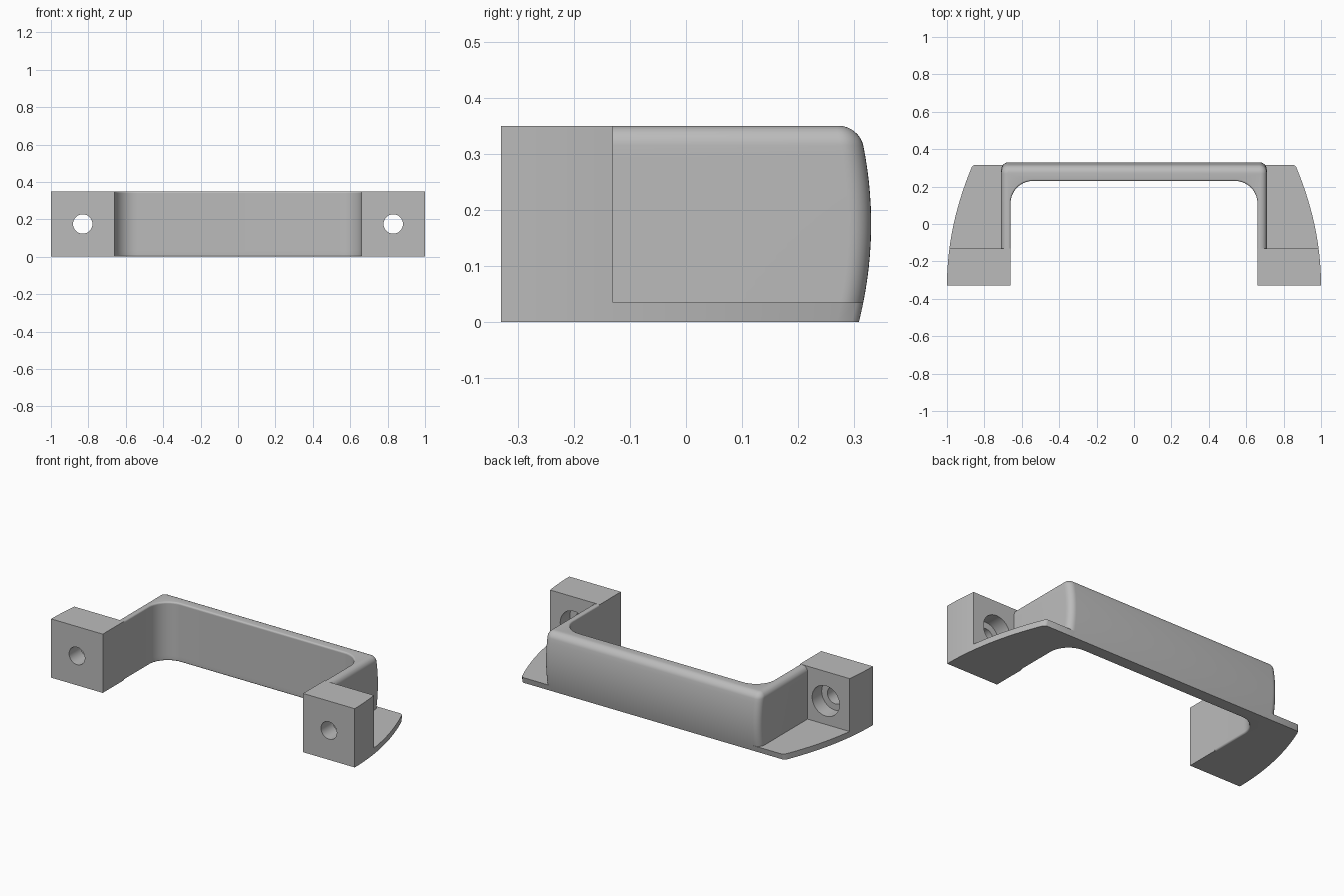
import bpy, bmesh, math
from mathutils import Matrix

if "Cube" in bpy.data.objects:
    bpy.data.objects.remove(bpy.data.objects["Cube"])

HEIGHT, BACK, FRONT, LEDGE = 0.35, 0.33, -0.33, -0.13
PLATE = 0.035
FILLET = 0.035
SOFT = 0.01

grey = bpy.data.materials.new("satin grey")
grey.use_nodes = True
colour = (0.5, 0.5, 0.5, 1)
grey.diffuse_color = colour
grey.node_tree.nodes["Principled BSDF"].inputs["Base Color"].default_value = colour


def back_y(z):
    """Gently bowed back surface."""
    mid = HEIGHT / 2
    return BACK - 0.022 * ((z - mid) / mid) ** 2


def arc(cx, cy, r, start, end, steps):
    angles = [math.radians(start + (end - start) * i / steps) for i in range(steps + 1)]
    return [(cx + r * math.cos(a), cy + r * math.sin(a)) for a in angles]


def loft(name, sections):
    """Stack (z, outline) sections into a capped solid."""
    bm = bmesh.new()
    rings = [[bm.verts.new((x, y, z)) for x, y in pts] for z, pts in sections]
    n = len(rings[0])
    for low, high in zip(rings, rings[1:]):
        for i in range(n):
            j = (i + 1) % n
            bm.faces.new((low[i], low[j], high[j], high[i]))
    bm.faces.new(rings[0][::-1])
    bm.faces.new(rings[-1])
    bmesh.ops.recalc_face_normals(bm, faces=bm.faces)
    mesh = bpy.data.meshes.new(name)
    bm.to_mesh(mesh)
    bm.free()
    mesh.materials.append(grey)
    obj = bpy.data.objects.new(name, mesh)
    bpy.context.collection.objects.link(obj)
    return obj


def activate(obj):
    bpy.ops.object.select_all(action='DESELECT')
    obj.select_set(True)
    bpy.context.view_layer.objects.active = obj


def smooth(obj):
    activate(obj)
    bpy.ops.object.shade_smooth_by_angle(angle=math.radians(30))


def bore(obj, x, radius, y0, y1):
    """Cut a round hole along y."""
    bm = bmesh.new()
    bmesh.ops.create_cone(bm, cap_ends=True, segments=48, radius1=radius,
                          radius2=radius, depth=y1 - y0,
                          matrix=Matrix.Translation((x, (y0 + y1) / 2, HEIGHT / 2))
                          @ Matrix.Rotation(math.pi / 2, 4, 'X'))
    mesh = bpy.data.meshes.new("hole_cutter")
    bm.to_mesh(mesh)
    bm.free()
    mesh.materials.append(grey)
    cutter = bpy.data.objects.new("hole_cutter", mesh)
    cutter.hide_render = True
    bpy.context.collection.objects.link(cutter)
    mod = obj.modifiers.new("hole", 'BOOLEAN')
    mod.operation, mod.solver, mod.object = 'DIFFERENCE', 'EXACT', cutter
    activate(obj)
    bpy.ops.object.modifier_apply(modifier=mod.name)
    bpy.data.objects.remove(cutter)


# Grip: U-shaped outline lofted upward, rounded along its outer top edge
def grip_outline(z):
    rise = max(0, z - (HEIGHT - FILLET))
    inset = FILLET - math.sqrt(max(0, FILLET ** 2 - rise ** 2))
    near_edge = max(0, SOFT - min(z, HEIGHT - z))
    ease = SOFT - math.sqrt(max(0, SOFT ** 2 - near_edge ** 2))
    x, y, r = 0.71 - inset, back_y(z) - inset, max(0.04 - inset, 0.004)
    outer = [(x, LEDGE)] + arc(x - r, y - r, r, 0, 90, 8)
    x, y, r = 0.66 + ease, 0.23 + ease, 0.12 + ease
    inner = [(x, LEDGE)] + arc(x - r, y - r, r, 0, 90, 14)
    flip = lambda pts: [(-px, py) for px, py in pts]
    return outer + flip(outer[::-1]) + flip(inner) + inner[::-1]


quarter = [math.radians(90 * i / 8) for i in range(9)]
levels = {round(SOFT * (1 - math.cos(a)), 5) for a in quarter}
levels |= {round(HEIGHT - FILLET + FILLET * math.sin(a), 5) for a in quarter}
levels |= {round(HEIGHT - SOFT * (1 - math.cos(a)), 5) for a in quarter[::2]}
levels |= {round(SOFT + (HEIGHT - FILLET - SOFT) * i / 14, 5) for i in range(1, 14)}
grip = loft("grip", [(z, grip_outline(z)) for z in sorted(levels)])
smooth(grip)


# Outer edge shared by the feet and the base plates
def side_x(y):
    return 1 - 0.33 * (y - FRONT) ** 2


def side_curve(y0, y1, steps):
    ys = [y0 + (y1 - y0) * i / steps for i in range(steps + 1)]
    return [(side_x(y), y) for y in ys]


def plate_outline(z, side):
    y = back_y(z)
    edge = side_curve(LEDGE, y - 0.012, 16)
    pts = [(0.68, LEDGE)] + edge + [(side_x(y) - 0.004, y - 0.003),
                                    (side_x(y) - 0.012, y), (0.65, y)]
    pts += [(0.65, 0.24), (0.68, 0.2)]
    return [(side * px, py) for px, py in pts]


for side, label in ((1, "left"), (-1, "right")):
    # Mounting foot with a counterbored screw hole
    outline = [(0.66, FRONT)] + side_curve(FRONT, LEDGE, 6) + [(0.66, LEDGE)]
    outline = [(side * x, y) for x, y in outline]
    foot = loft(label + "_foot", [(0, outline), (HEIGHT, outline)])
    bore(foot, side * 0.83, 0.052, FRONT - 0.1, LEDGE + 0.1)
    bore(foot, side * 0.83, 0.09, LEDGE - 0.09, LEDGE + 0.1)
    smooth(foot)

    # Thin base plate behind the foot
    plate = loft(label + "_base_plate",
                 [(z, plate_outline(z, side)) for z in (0, PLATE)])
    smooth(plate)
